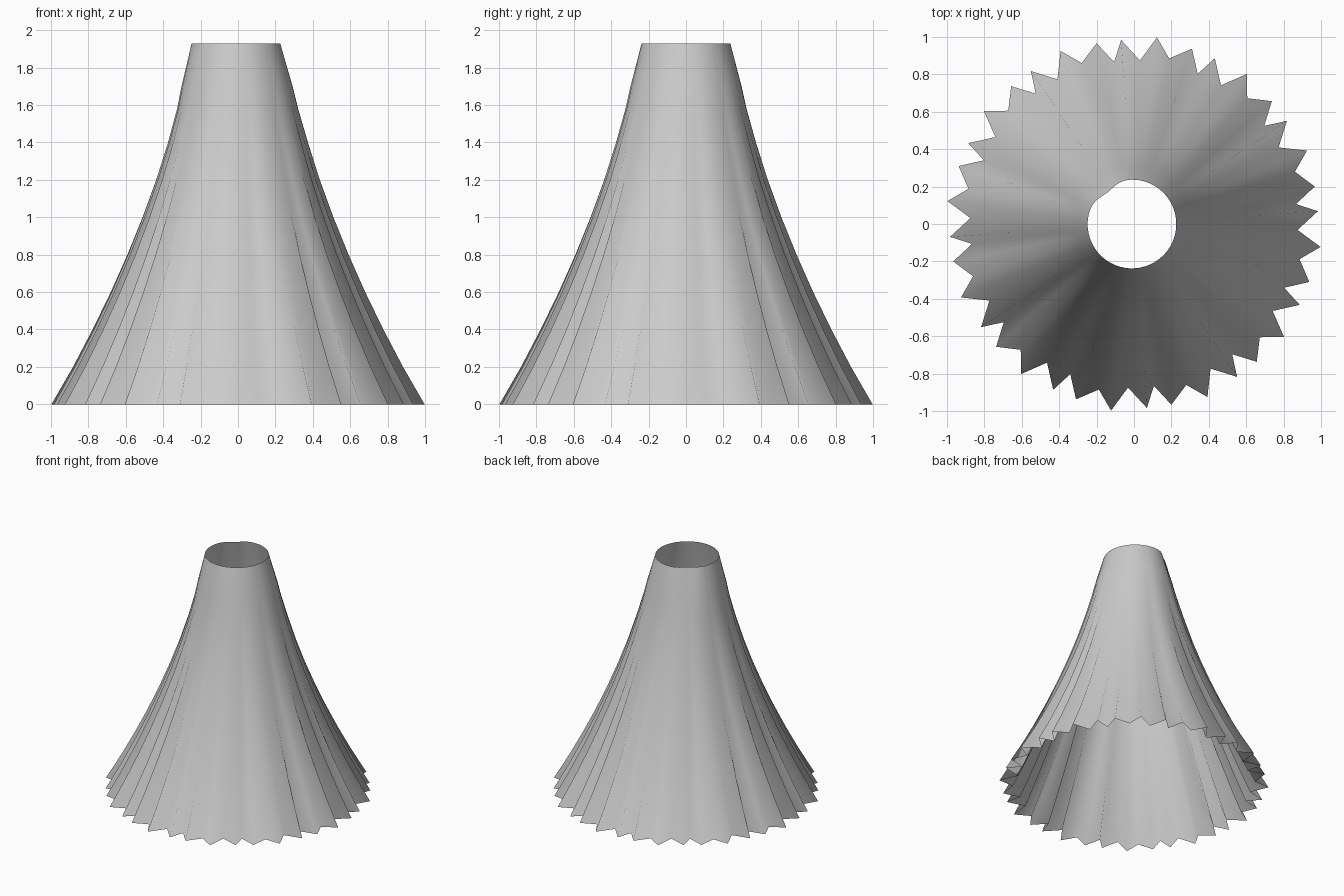
import bpy, bmesh, math

cube = bpy.data.objects.get("Cube")
if cube:
    bpy.data.objects.remove(cube, do_unlink=True)

# Cloth colour
cloth = bpy.data.materials.new("grey cloth")
cloth.use_nodes = True
grey = (0.6, 0.6, 0.6, 1)
cloth.diffuse_color = grey
cloth.node_tree.nodes["Principled BSDF"].inputs["Base Color"].default_value = grey

# Flared outline: height, ridge radius, pleat strength
PROFILE = [(0, 1, 1), (0.2, 0.885, 0.88), (0.4, 0.78, 0.77), (0.6, 0.683, 0.65),
           (0.8, 0.594, 0.53), (1, 0.513, 0.41), (1.2, 0.44, 0.3), (1.4, 0.376, 0.2),
           (1.58, 0.325, 0.11), (1.7, 0.298, 0.06), (1.93, 0.237, 0)]
# One group of three pleats: angle and radius of each ridge and fold
PLEATS = [(-7, 1.005), (-2.1, 0.875), (4, 0.986), (7, 0.872), (11.7, 0.987), (18, 0.905)]
GROUPS = 12


def waist_wobble(angle, height):
    """Slight unevenness of the waist opening, fading out below it."""
    fade = max(0, (height - 1.5) / 0.43)
    dent = math.exp(-((angle - 130) / 18) ** 2)
    return fade * (-0.024 * dent - 0.011 * math.cos(math.radians(angle)))


# Pleated skirt, open at the waist and the hem
bm = bmesh.new()
rings = []
for z, radius, strength in PROFILE:
    ring = []
    for group in range(GROUPS):
        for offset, pleat in PLEATS:
            degrees = offset + group * 360 / GROUPS
            r = radius * (1 + (pleat - 1) * strength) + waist_wobble(degrees, z)
            a = math.radians(degrees)
            ring.append(bm.verts.new((r * math.cos(a), r * math.sin(a), z)))
    rings.append(ring)
for low, high in zip(rings, rings[1:]):
    for i in range(len(low)):
        j = (i + 1) % len(low)
        bm.faces.new((low[i], low[j], high[j], high[i])).smooth = True

mesh = bpy.data.meshes.new("pleated_skirt")
bm.to_mesh(mesh)
bm.free()
mesh.materials.append(cloth)
skirt = bpy.data.objects.new("pleated_skirt", mesh)
bpy.context.collection.objects.link(skirt)
